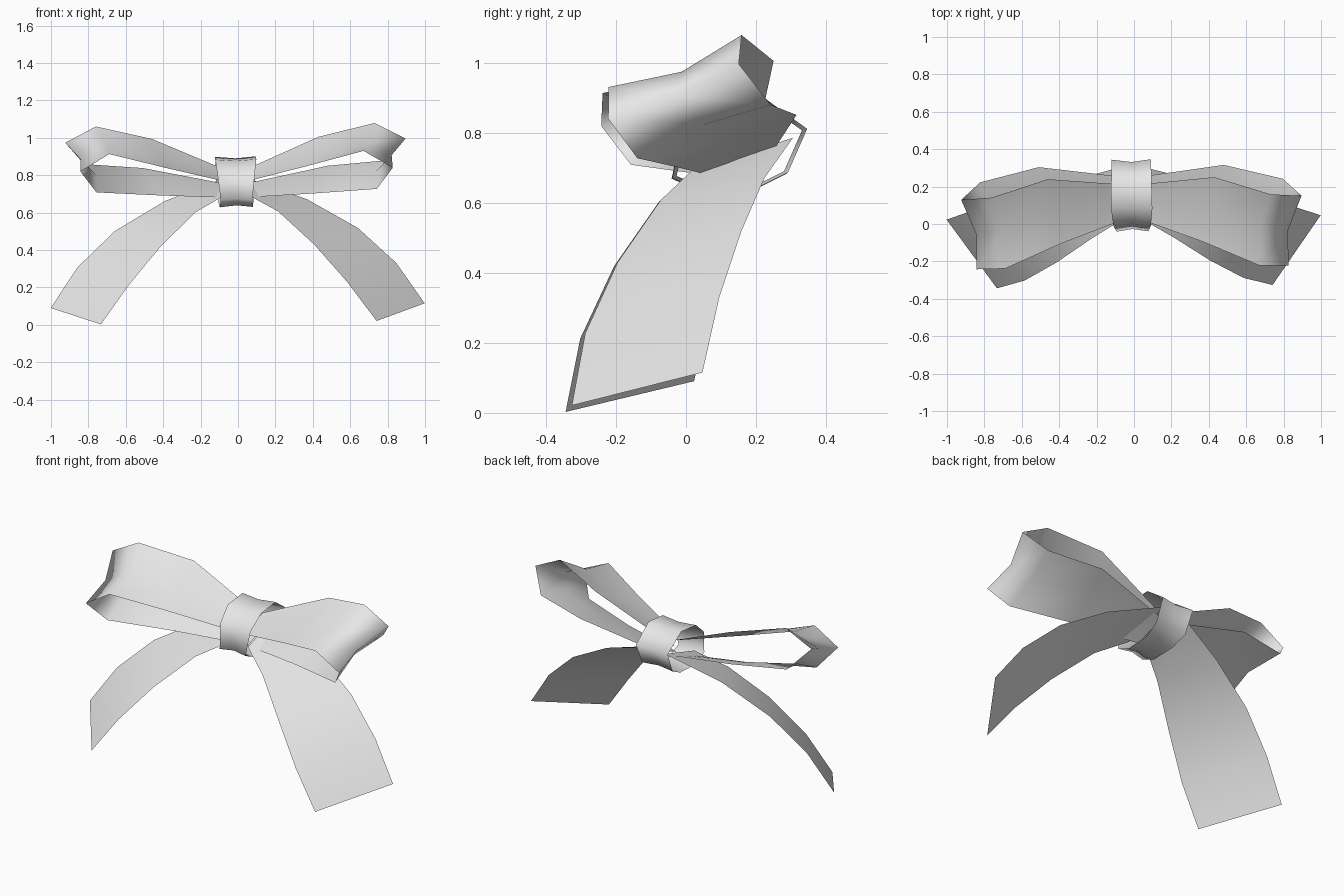
import bpy
from mathutils import Matrix, Vector

if "Cube" in bpy.data.objects:
    bpy.data.objects.remove(bpy.data.objects["Cube"], do_unlink=True)

# Single fabric colour
fabric = bpy.data.materials.new("light_grey_fabric")
fabric.use_nodes = True
GREY = (0.8, 0.8, 0.8, 1.0)
fabric.diffuse_color = GREY
fabric.node_tree.nodes["Principled BSDF"].inputs["Base Color"].default_value = GREY

# The whole bow leans very slightly
LEAN = Matrix.Rotation(0.012, 4, "Z") @ Matrix.Rotation(-0.0125, 4, "Y")


def sheet(name, rows, closed=False, side=1):
    """Smooth cloth surface through rows of points; side=-1 mirrors it."""
    width = len(rows[0])
    verts = [LEAN @ Vector((side * x, y, z)) for row in rows for x, y, z in row]
    faces = []
    for i in range(len(rows) if closed else len(rows) - 1):
        a, b = i * width, (i + 1) % len(rows) * width
        for j in range(width - 1):
            face = (a + j, a + j + 1, b + j + 1, b + j)
            faces.append(face if side > 0 else face[::-1])
    mesh = bpy.data.meshes.new(name)
    mesh.from_pydata(verts, [], faces)
    mesh.materials.append(fabric)
    mesh.shade_smooth()
    obj = bpy.data.objects.new(name, mesh)
    bpy.context.collection.objects.link(obj)
    return obj


def middle(front, back, sag=(0, 0, 0)):
    """Ribbon row: front edge, sagging middle, back edge."""
    mid = (Vector(front) + Vector(back)) / 2 + Vector(sag)
    return [front, tuple(mid), back]


# Loop: out along the top, round the tip, back along the bottom
loop_rows = [
    middle((0.03, 0.03, 0.76), (0.03, 0.21, 0.82)),
    middle((0.38, -0.10, 0.845), (0.445, 0.245, 1.0), (0, 0, -0.02)),
    middle((0.68, -0.23, 0.922), (0.745, 0.15, 1.07), (-0.03, 0.02, -0.03)),
    middle((0.835, -0.232, 0.83), (0.91, 0.14, 0.985), (-0.04, 0, -0.01)),
    middle((0.75, -0.148, 0.718), (0.81, 0.232, 0.87), (-0.03, 0, 0.02)),
    middle((0.40, -0.03, 0.697), (0.495, 0.31, 0.845), (0, 0, 0.01)),
    middle((0.03, 0.06, 0.68), (0.03, 0.25, 0.75)),
]

# Tail: sweeps outward and down
tail_rows = [
    ((0.06, 0.02, 0.695), (0.06, 0.305, 0.785)),
    ((0.22, -0.075, 0.605), (0.38, 0.22, 0.667)),
    ((0.41, -0.20, 0.425), (0.65, 0.15, 0.51)),
    ((0.585, -0.295, 0.22), (0.852, 0.085, 0.32)),
    ((0.737, -0.335, 0.012), (1.0, 0.035, 0.103)),
]

for label, side in (("left", 1), ("right", -1)):
    sheet(label + "_loop", loop_rows, side=side)
    sheet(label + "_tail", tail_rows, side=side)

# Knot: open band round the centre, pinched along its middle (y, z, half width)
band = [
    (-0.04, 0.67, 0.085), (-0.01, 0.81, 0.10), (0.08, 0.885, 0.11), (0.22, 0.90, 0.108),
    (0.345, 0.81, 0.105), (0.29, 0.685, 0.10), (0.20, 0.64, 0.09), (0.05, 0.63, 0.088),
]
centre = Vector((0.15, 0.765))
knot_rows = []
for y, z, half in band:
    pinch = centre + (Vector((y, z)) - centre) * 0.93
    knot_rows.append([(half, y, z), (0, pinch.x, pinch.y), (-half, y, z)])
sheet("knot", knot_rows, closed=True)
